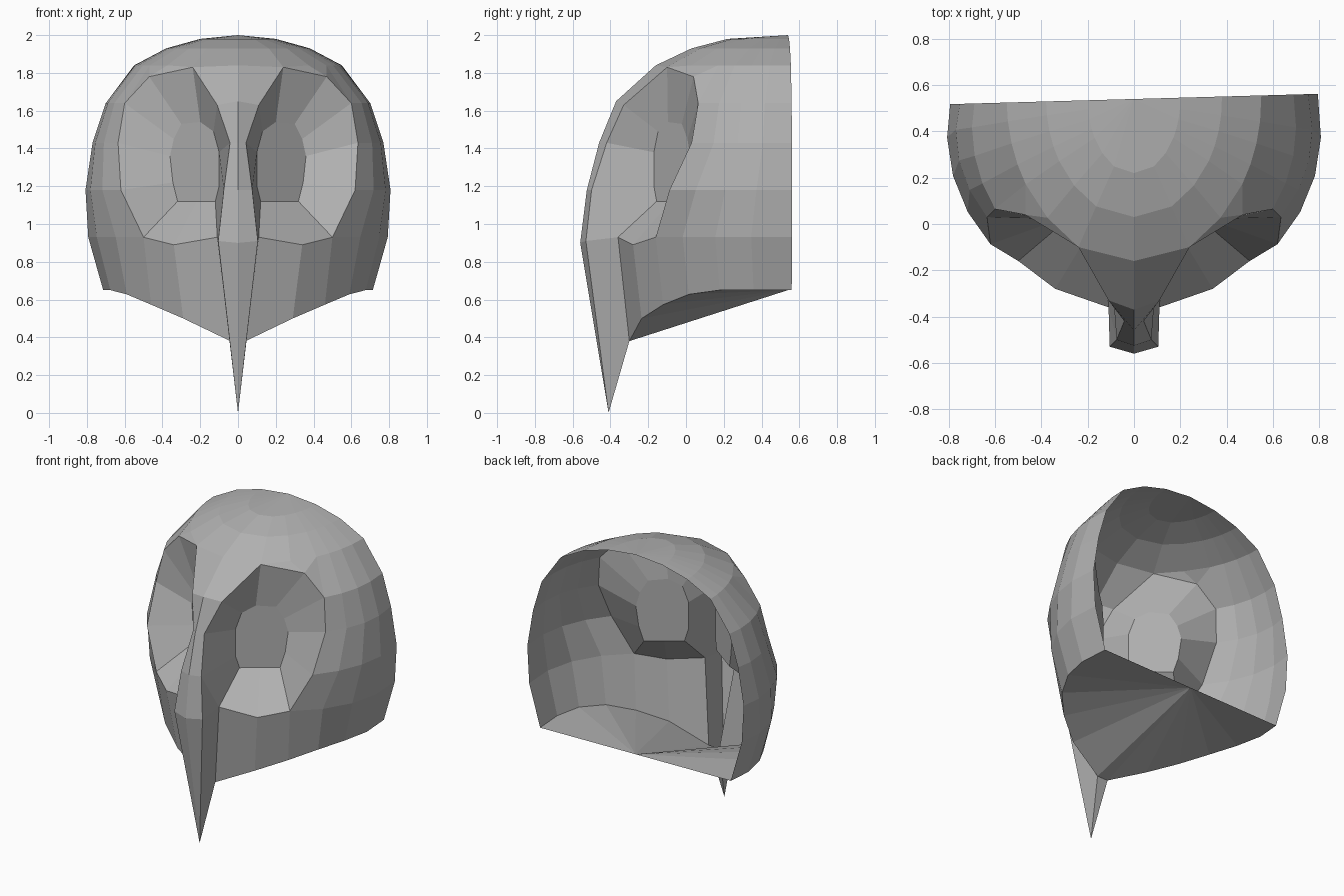
import bpy, bmesh, math
from mathutils import Vector

if "Cube" in bpy.data.objects:
    bpy.data.objects.remove(bpy.data.objects["Cube"])

grey = bpy.data.materials.new("mid_grey")
grey.diffuse_color = (0.44, 0.44, 0.44, 1)
grey.use_nodes = True
grey.node_tree.nodes["Principled BSDF"].inputs["Base Color"].default_value = grey.diffuse_color


def build(name, polys, ref, outward=True):
    """Make a mirrored flat-shaded mesh; faces point away from (or to) ref."""
    bm = bmesh.new()
    for s in (1, -1):
        r = Vector((ref[0] * s, ref[1], ref[2]))
        for poly in polys:
            pts = []
            for x, y, z in poly:
                p = Vector((x * s, y, z))
                if y > 0.5:                      # slightly slanted back cut
                    p.y += 0.028 * p.x
                pts.append(p)
            f = bm.faces.new([bm.verts.new(p) for p in pts])
            f.normal_update()
            d = f.normal.dot(f.calc_center_median() - r)
            if (d > 0) != outward:
                f.normal_flip()
    bmesh.ops.remove_doubles(bm, verts=bm.verts, dist=0.0005)
    me = bpy.data.meshes.new(name)
    bm.to_mesh(me)
    bm.free()
    me.materials.append(grey)
    ob = bpy.data.objects.new(name, me)
    bpy.context.collection.objects.link(ob)
    return ob


N = 4  # columns from back edge to eye opening


def row(z, c, R, B, xe):
    """Arc of an elliptical ring from the back edge to x = xe."""
    t0, t1 = math.asin((c - 0.54) / B), math.acos(xe / R)
    out = []
    for j in range(N + 1):
        t = t0 + (t1 - t0) * j / N
        out.append((R * math.cos(t), c - B * math.sin(t), z))
    return out


def strips(a, b):
    return [(a[i], a[i + 1], b[i + 1], b[i]) for i in range(len(a) - 1)]


# crown rings continue over the forehead to the centre line
def crown(z, R, B):
    return row(z, 0.54, R, B, R * 0.85) + [
        (R * .68, .54 - B * .733, z), (R * .43, .54 - B * .91, z), (0, .54 - B, z)]


top = (0, 0.54, 2.0)
c1, c2, c3 = crown(1.98, .2, .32), crown(1.93, .38, .51), crown(1.84, .55, .70)
A, Bp = (.47, .04, 1.78), (.24, -.10, 1.83)
c3[N + 2] = Bp

# side rings stop at the eye opening
sides = [row(1.64, .42, .70, .69, .60), row(1.43, .40, .77, .655, .635),
         row(1.18, .40, .808, .76, .62), row(.93, .40, .795, .72, .50)]
E, F = (.34, -.28, .89), (.11, -.36, .93)
low = sides[-1] + [E, F]

# lower rim dips towards the chin
chin = (.04, -.30, .38)
rim = [(x, y, min(.65, .38 + .42 * x))
       for x, y, z in row(.65, .40, .715, .68, .46)]
rim += [(.29, -.235, .50), chin]

# raised nose ridge between the eyes
edge = [Bp, (.11, -.33, 1.63), (.042, -.42, 1.43), (.075, -.50, 1.18), (.105, -.53, .91)]
mid = [c3[-1], (0, -.37, 1.65), (0, -.46, 1.43), (0, -.525, 1.18), (0, -.56, .90)]

shell = [(top, c1[i], c1[i + 1]) for i in range(len(c1) - 1)]
shell += strips(c1, c2) + strips(c2, c3)
prev = c3[:N + 1]
for r in sides:
    shell += strips(prev, r)
    prev = r
shell += [(c3[N], c3[N + 1], A), (c3[N + 1], Bp, A), (c3[N], A, sides[0][N])]
shell += strips(low, rim) + strips(edge, mid)
build("helmet_shell", shell, (0, .54, 1.2))

# floor fan closing the underside
hub = (0, .54, .65)
floor = [(hub, rim[i], rim[i + 1]) for i in range(len(rim) - 1)]
floor.append((hub, chin, (0, chin[1], chin[2])))
build("floor", floor, (0, 0, 1.2))

# recessed eye sockets with a tilted disc at the bottom
hole = [A] + [r[N] for r in sides] + [E, F, edge[3], edge[2], edge[1], Bp]
disc = [(x, -.17 + (x - .1) * .74, z) for x, z in
        [(.30, 1.53), (.34, 1.45), (.36, 1.36), (.345, 1.22), (.32, 1.12), (.22, 1.12),
         (.12, 1.12), (.10, 1.20), (.10, 1.38), (.13, 1.49), (.20, 1.54)]]
socket = strips(hole + hole[:1], disc + disc[:1]) + [tuple(disc)]
build("eye_sockets", socket, (.35, -.4, 1.3), outward=False)

# pointed beak
tip = (0, -.41, 0)
beak = [(mid[4], edge[4], tip), (F, edge[4], tip, chin),
        (F, edge[4], edge[3]), (chin, tip, (0, chin[1], chin[2]))]
build("beak", beak, (0, -.42, .7))
